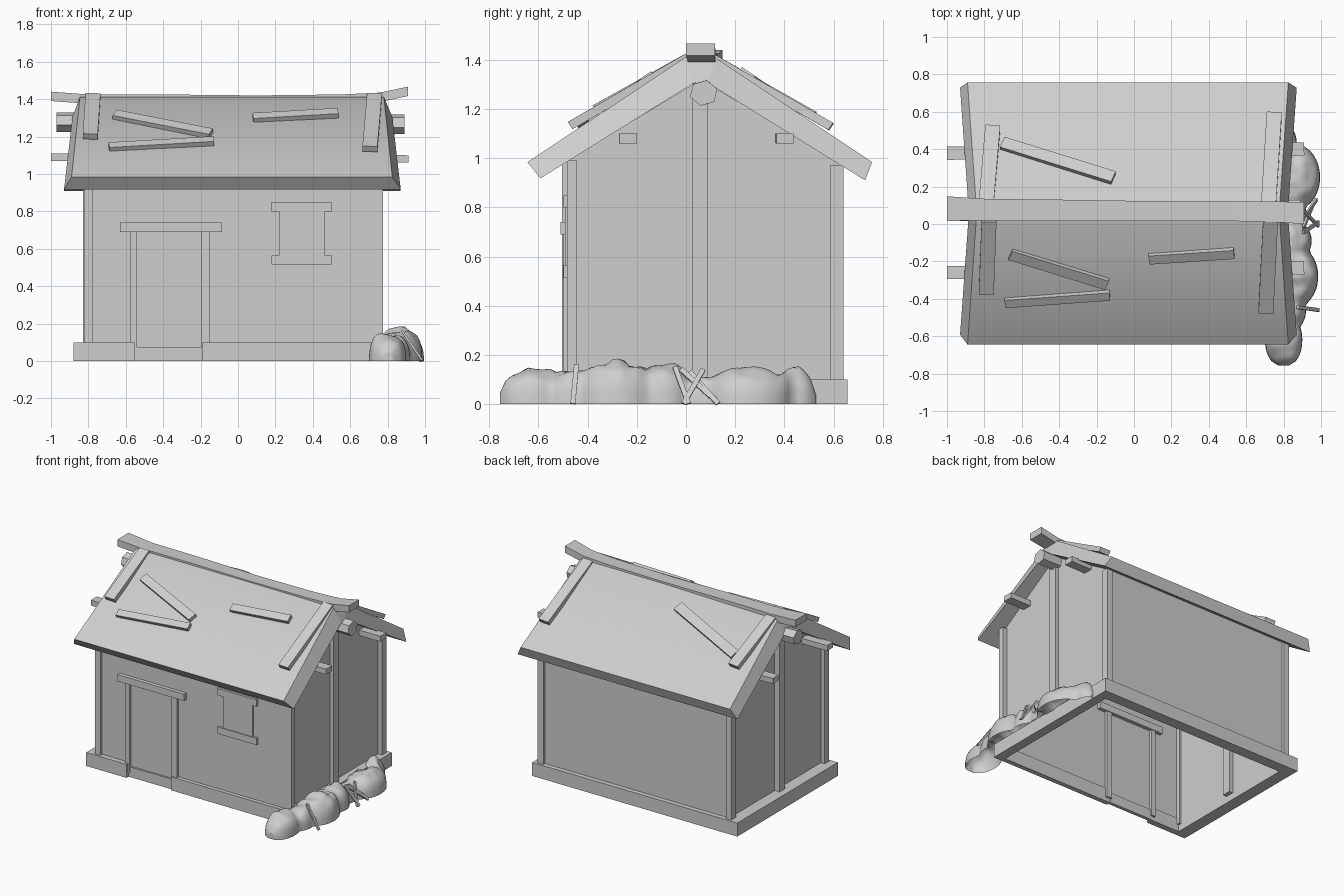
import bpy, bmesh
from math import sin, cos, pi
from mathutils import Vector, noise

if "Cube" in bpy.data.objects:
    bpy.data.objects.remove(bpy.data.objects["Cube"], do_unlink=True)

grey = bpy.data.materials.new("pale_grey")
grey.use_nodes = True
grey.diffuse_color = (0.62, 0.62, 0.62, 1)
grey.node_tree.nodes["Principled BSDF"].inputs["Base Color"].default_value = grey.diffuse_color


def finish(name, bm, smooth_faces=()):
    bmesh.ops.recalc_face_normals(bm, faces=bm.faces)
    for f in smooth_faces:
        f.smooth = True
    mesh = bpy.data.meshes.new(name)
    bm.to_mesh(mesh)
    bm.free()
    mesh.materials.append(grey)
    obj = bpy.data.objects.new(name, mesh)
    bpy.context.collection.objects.link(obj)


def loft(name, sections):
    """Skin a row of closed sections with equal point counts."""
    bm = bmesh.new()
    rings = [[bm.verts.new(p) for p in s] for s in sections]
    n = len(rings[0])
    for a, b in zip(rings, rings[1:]):
        for i in range(n):
            bm.faces.new((a[i], a[(i + 1) % n], b[(i + 1) % n], b[i]))
    bm.faces.new(rings[0])
    bm.faces.new(rings[-1])
    finish(name, bm)


def rect(x, y0, y1, z0, z1):
    return [(x, y0, z0), (x, y1, z0), (x, y1, z1), (x, y0, z1)]


def box(name, x, y, z):
    loft(name, [rect(x[0], *y, *z), rect(x[1], *y, *z)])


def beam(name, a, b, width, thick, up=(0, 0, 1)):
    """Board from a to b, with its underside on the line."""
    a, b, up = Vector(a), Vector(b), Vector(up).normalized()
    side = (b - a).cross(up).normalized() * width / 2
    top = up * thick
    loft(name, [[p - side, p + side, p + side + top, p - side + top] for p in (a, b)])


# Wall shell, open underneath
FRONT, BACK, LEFT, RIGHT = -0.482, 0.622, 0.738, -0.79
bm = bmesh.new()
gable = [(FRONT, 0.02), (FRONT, 0.99), (0.06, 1.32), (BACK, 0.985), (BACK, 0.02)]
ends = [[bm.verts.new((x, y, z)) for y, z in gable] for x in (RIGHT, LEFT)]
for ring in ends:
    bm.faces.new(ring)
for i in (0, 3):
    bm.faces.new((ends[0][i], ends[0][i + 1], ends[1][i + 1], ends[1][i]))
finish("walls", bm)

# Footing ring with a gap at the door
H = (0, 0.1)
box("footing_back", (-0.88, 0.80), (0.575, 0.657), H)
box("footing_right", (-0.88, -0.79), (-0.52, 0.657), H)
box("footing_left", (0.73, 0.80), (-0.51, 0.657), H)
box("footing_front_a", (-0.88, -0.55), (-0.52, -0.475), H)
box("footing_front_b", (-0.19, 0.80), (-0.51, -0.475), H)
box("threshold", (-0.55, -0.19), (-0.495, -0.47), (0, 0.075))

# Corner and gable posts
box("front_post_right", (-0.82, -0.775), (-0.505, -0.45), (0.05, 0.99))
box("front_post_left", (0.72, 0.775), (-0.483, -0.445), (0.05, 0.99))
box("back_post_right", (-0.82, -0.775), (0.585, 0.64), (0.05, 0.97))
box("back_post_left", (0.72, 0.77), (0.585, 0.64), (0.05, 0.97))
box("gable_post_right", (-0.83, -0.76), (0.025, 0.09), (0.05, 1.25))
box("gable_post_left", (0.71, 0.765), (0.025, 0.09), (0.05, 1.25))

# Door frame
box("door_lintel", (-0.63, -0.085), (-0.51, -0.455), (0.69, 0.74))
box("door_jamb_a", (-0.575, -0.54), (-0.5, -0.46), (0.03, 0.69))
box("door_jamb_b", (-0.195, -0.15), (-0.5, -0.46), (0.03, 0.69))

# Shuttered window
for name, z in (("window_head", (0.80, 0.85)), ("window_sill", (0.515, 0.565))):
    box(name, (0.18, 0.5), (-0.499, -0.47), z)
for name, x in (("shutter_a", (0.22, 0.36)), ("shutter_b", (0.36, 0.465))):
    box(name, x, (-0.492, -0.47), (0.565, 0.80))

# Roof slab: upper and lower profiles, lower one wider along x
top = [(-0.645, 0.984), (0.0, 1.412), (0.12, 1.408), (0.757, 0.984)]
low = [(-0.592, 0.918), (0.03, 1.305), (0.09, 1.305), (0.728, 0.91)]
ridge_in = (0.0, 0.045, 0.045, 0.0)
bm = bmesh.new()


def roof_row(profile, sign, reach):
    return [bm.verts.new((sign * (reach - d), y, z)) for (y, z), d in zip(profile, ridge_in)]


tr, tl = roof_row(top, -1, 0.89), roof_row(top, 1, 0.825)
lr, ll = roof_row(low, -1, 0.93), roof_row(low, 1, 0.87)
skin = []
for a, b in ((tr, tl), (tl, ll), (ll, lr), (lr, tr)):
    for i in range(3):
        skin.append(bm.faces.new((a[i], a[i + 1], b[i + 1], b[i])))
for i in (0, 3):
    bm.faces.new((tr[i], tl[i], ll[i], lr[i]))
finish("roof", bm, skin[:3])

# Bowed ridge board
ridge = [(-1.0, 0.016, 0.148, 1.39), (-0.8, 0.02, 0.135, 1.375), (-0.4, 0.02, 0.13, 1.375),
         (0.1, 0.02, 0.122, 1.37), (0.55, 0.015, 0.12, 1.375), (0.76, 0.01, 0.12, 1.385),
         (0.91, 0.0, 0.117, 1.417)]
loft("ridge_board", [rect(x, y0, y1, z, z + 0.05) for x, y0, y1, z in ridge])

# Six-sided ridge pole and the two purlins
hexagon = [(0.072 + 0.058 * cos(k * pi / 3 + 0.3), 1.265 + 0.053 * sin(k * pi / 3 + 0.3))
           for k in range(6)]
loft("ridge_pole", [[(x, y, z + dz) for y, z in hexagon] for x, dz in ((-0.97, 0.012), (0.89, 0))])
beam("purlin_front", (-1.0, -0.26, 1.07), (0.91, -0.235, 1.06), 0.07, 0.04)
beam("purlin_back", (-1.0, 0.378, 1.07), (0.91, 0.402, 1.06), 0.07, 0.04)

# Loose boards on the slopes, each end raised or sunk by its own gap
SLOPE = 0.665


def roof_board(name, a, b, width, gaps):
    front = a[1] + b[1] < 0.12

    def lift(p, gap):
        rise = p[1] + 0.645 if front else 0.757 - p[1]
        return (p[0], p[1], 0.984 + SLOPE * rise + gap)
    beam(name, lift(a, gaps[0]), lift(b, gaps[1]), width, 0.035,
         (0, -SLOPE if front else SLOPE, 1))


PATCH = (-0.014, -0.008)
roof_board("patch_board_a", (-0.66, -0.15), (-0.145, -0.31), 0.06, PATCH)
roof_board("patch_board_b", (-0.69, -0.41), (-0.13, -0.37), 0.05, PATCH)
roof_board("patch_board_c", (0.08, -0.175), (0.535, -0.145), 0.055, PATCH)
roof_board("patch_board_d", (-0.705, 0.42), (-0.11, 0.235), 0.07, PATCH)
VERGE = (-0.03, 0.012)
roof_board("verge_board_a", (-0.775, 0.03), (-0.79, -0.36), 0.08, VERGE)
roof_board("verge_board_b", (-0.79, 0.10), (-0.755, 0.51), 0.08, VERGE)
roof_board("verge_board_c", (0.73, 0.03), (0.705, -0.46), 0.08, VERGE)
roof_board("verge_board_d", (0.72, 0.10), (0.75, 0.58), 0.08, VERGE)

# Rubble heap: one lumpy sheet, open underneath
# mounds: centre y, half length, inner x, outer x, height
mounds = [(-0.62, 0.14, 0.70, 0.90, 0.15), (-0.46, 0.12, 0.73, 0.92, 0.14),
          (-0.28, 0.18, 0.74, 0.985, 0.18), (-0.09, 0.12, 0.75, 0.95, 0.16),
          (0.05, 0.11, 0.76, 0.92, 0.11), (0.25, 0.19, 0.75, 0.995, 0.14),
          (0.43, 0.10, 0.74, 0.87, 0.14)]
ROWS, COLS, START, END = 56, 14, -0.757, 0.528
bm = bmesh.new()
grid = []
for i in range(ROWS + 1):
    y = START + (END - START) * i / ROWS
    height, inner, outer = 0.004, 0.79, 0.81
    for yc, ry, x0, x1, h in mounds:
        bulge = max(0, 1 - ((y - yc) / ry) ** 2) ** 0.4
        height = max(height, h * bulge)
        inner = min(inner, 0.8 - (0.8 - x0) * bulge)
        outer = max(outer, 0.8 + (x1 - 0.8) * bulge)
    row = []
    for j in range(COLS + 1):
        a = pi * j / COLS
        rise = height * sin(a) ** 0.7 if 0 < j < COLS else 0
        p = Vector((inner + (outer - inner) * (0.5 - 0.5 * cos(a)), y, rise))
        bump = 1 + 0.22 * noise.noise(p * 14)
        row.append(bm.verts.new((p.x, p.y, min(p.z * bump, 0.185))))
    grid.append(row)
for r, s in zip(grid, grid[1:]):
    for j in range(COLS):
        bm.faces.new((r[j], r[j + 1], s[j + 1], s[j]))
skin = list(bm.faces)
bm.faces.new(grid[0])
bm.faces.new(grid[-1])
finish("rubble_heap", bm, skin)

# Broken sticks in the heap
sticks = [((0.98, -0.46, 0), (0.87, -0.445, 0.16)), ((0.98, 0.01, 0), (0.90, -0.045, 0.15)),
          ((0.97, 0.13, 0), (0.89, 0.015, 0.13)), ((0.98, -0.01, 0), (0.90, 0.07, 0.14)),
          ((0.95, 0.10, 0.03), (0.90, -0.02, 0.14))]
for i, (a, b) in enumerate(sticks):
    beam("stick_%d" % (i + 1), a, b, 0.02, 0.012, (1, 0, 0.3))
